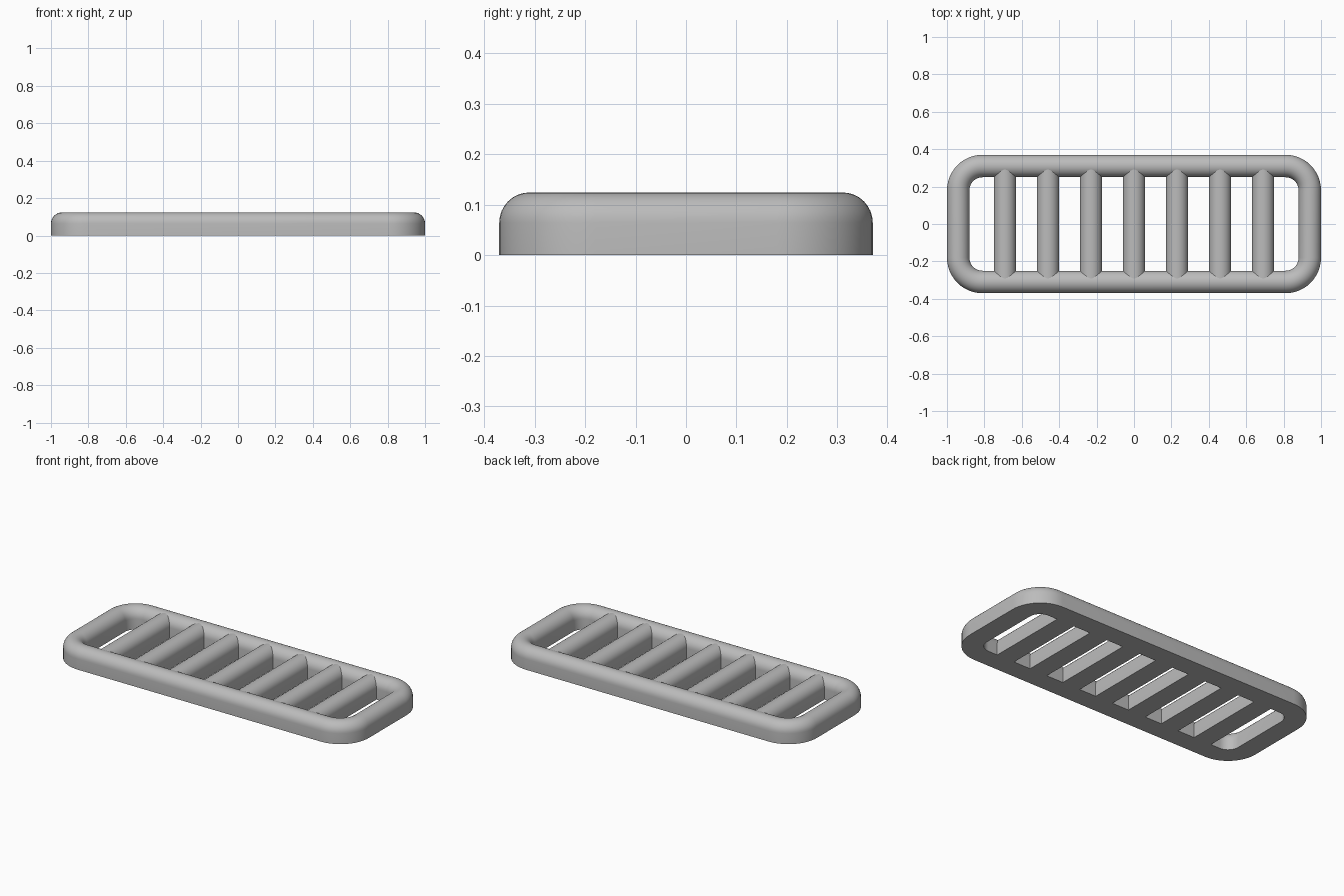
import bpy, bmesh
from math import sin, cos, pi

HALF = 0.06          # half width of every rail and bar
BASE = 0.064         # height where the rounded top begins
cube = bpy.data.objects.get("Cube")
if cube:
    bpy.data.objects.remove(cube, do_unlink=True)

grey = bpy.data.materials.new("Grey metal")
grey.use_nodes = True
grey.diffuse_color = (0.5, 0.5, 0.5, 1)
grey.node_tree.nodes["Principled BSDF"].inputs["Base Color"].default_value = (0.5, 0.5, 0.5, 1)


def arch_profile(half, base, rise, steps=16):
    """Flat-bottomed section with a rounded top, as (offset, height)."""
    arc = [(half * cos(pi * i / steps), base + rise * sin(pi * i / steps)) for i in range(steps + 1)]
    return [(half, 0)] + arc + [(-half, 0)]


def loft(name, sections, closed):
    """Skin a list of equal-length sections into one object."""
    bm = bmesh.new()
    rings = [[bm.verts.new(p) for p in s] for s in sections]
    count = len(rings)
    for i in range(count if closed else count - 1):
        a, b = rings[i], rings[(i + 1) % count]
        for j in range(len(a)):
            k = (j + 1) % len(a)
            bm.faces.new((a[j], a[k], b[k], b[j]))
    if not closed:
        bm.faces.new(rings[0])
        bm.faces.new(rings[-1])
    bmesh.ops.recalc_face_normals(bm, faces=bm.faces)
    mesh = bpy.data.meshes.new(name)
    bm.to_mesh(mesh)
    bm.free()
    mesh.materials.append(grey)
    obj = bpy.data.objects.new(name, mesh)
    bpy.context.collection.objects.link(obj)
    bpy.ops.object.select_all(action='DESELECT')
    obj.select_set(True)
    bpy.context.view_layer.objects.active = obj
    bpy.ops.object.shade_smooth_by_angle(angle=pi / 5)
    return obj


# Outer frame: the section swept around a rounded rectangle
profile = arch_profile(HALF, BASE, HALF)
corner_x, corner_y, bend, turns = 0.81, 0.18, 0.13, 12
sections = []
for quarter, (sx, sy) in enumerate([(1, 1), (-1, 1), (-1, -1), (1, -1)]):
    for i in range(turns + 1):
        a = (quarter + i / turns) * pi / 2
        sections.append([(sx * corner_x + (bend + o) * cos(a),
                          sy * corner_y + (bend + o) * sin(a), z) for o, z in profile])
loft("frame", sections, True)

# Seven cross bars, set slightly lower than the frame
bar = arch_profile(HALF - 0.001, BASE, HALF - 0.003)
for n in range(-3, 4):
    loft(f"cross_bar_{n + 4}", [[(n * 0.23 + o, y, z) for o, z in bar] for y in (-0.31, 0.31)], False)
